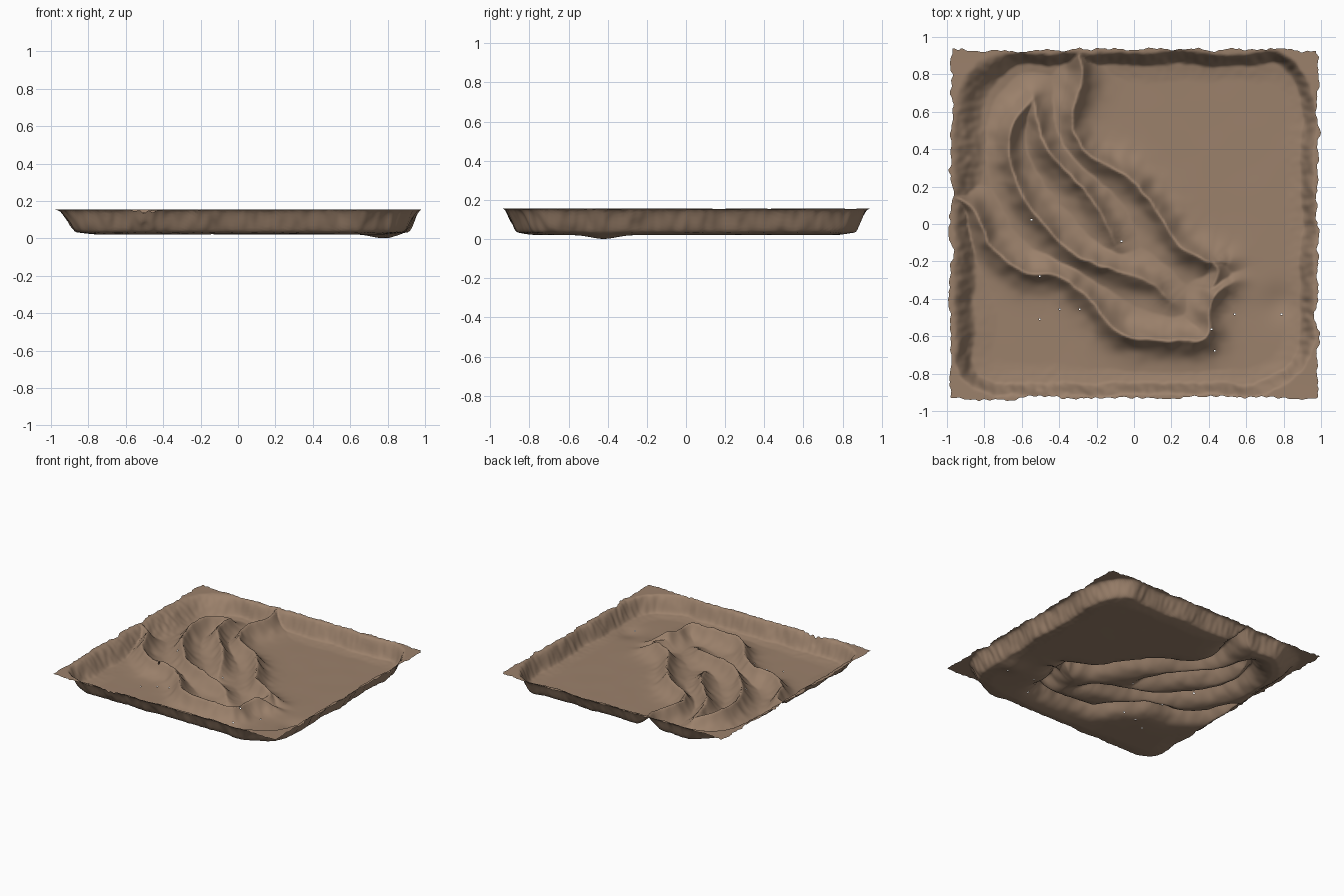
import bpy, bmesh, math
from mathutils import Vector, noise, kdtree
from mathutils.geometry import interpolate_bezier

cube = bpy.data.objects.get("Cube")
if cube:
    bpy.data.objects.remove(cube, do_unlink=True)

HALF_X, HALF_Y = 0.98, 0.93
FLOOR, RIM = 0.021, 0.155
COLS, ROWS = 220, 210


def rough(x, y, freq, seed=0.0):
    return noise.noise(Vector((x * freq, y * freq, seed)))


def smooth(t):
    t = max(0.0, min(1.0, t))
    return t * t * (3 - 2 * t)


# Crest lines: x, y, height above the floor
crests = {
    "inner_left": [(-.54, .67, .09), (-.64, .55, .12), (-.67, .40, .125), (-.62, .2, .12),
                   (-.5, .02, .12), (-.32, -.16, .12), (-.1, -.25, .115), (.08, -.31, .09),
                   (.2, -.42, .04)],
    "inner_right": [(-.54, .67, .09), (-.48, .43, .125), (-.36, .28, .125), (-.25, .16, .115),
                    (-.16, .02, .1), (-.09, -.12, .04)],
    "outer_right": [(-.29, .9, .13), (-.28, .77, .125), (-.33, .55, .12), (-.24, .37, .115),
                    (-.02, .24, .12), (.13, .06, .12), (.24, -.11, .115), (.38, -.19, .12),
                    (.5, -.21, .05)],
    "outer_left": [(-.95, .14, .13), (-.86, .08, .125), (-.76, -.12, .115), (-.6, -.25, .115),
                   (-.4, -.28, .11), (-.22, -.42, .115), (-.08, -.58, .12), (.15, -.62, .12),
                   (.38, -.61, .115), (.4, -.46, .1), (.44, -.37, .11), (.53, -.31, .05)],
    "end_spur": [(.42, -.2, .1), (.45, -.26, .09), (.42, -.34, .07)],
}


def crest_tree(points):
    """Smooth the crest line and index its samples for nearest lookup."""
    pts = [Vector(p) for p in points]
    ext = [pts[0]] + pts + [pts[-1]]
    samples = []
    for a, b, c, d in zip(ext, ext[1:], ext[2:], ext[3:]):
        samples += interpolate_bezier(b, b + (c - a) / 6, c - (d - b) / 6, c, 30)
    tree = kdtree.KDTree(len(samples))
    for i, p in enumerate(samples):
        tree.insert((p.x, p.y, 0), i)
    tree.balance()
    return tree, samples


trees = [crest_tree(p) for p in crests.values()]


def ridge_height(x, y):
    q = Vector((x + .01 * rough(x, y, 14, 3), y + .01 * rough(x, y, 14, 7), 0))
    best = 0.0
    for tree, samples in trees:
        _, i, dist = tree.find(q)
        height = samples[i].z * (1 + .12 * rough(x, y, 9, 5))
        best = max(best, height * math.exp(-(dist / .06) ** 1.25))
    return best


def wall_height(x, y):
    """Steep bank with a soft foot, rising to the flat rim round each corner."""
    if x > 0:
        radius = .25 if y > 0 else .36
    else:
        radius = .3 if y > 0 else .24
    qx, qy = abs(x) - (.957 - radius), abs(y) - (.91 - radius)
    outside = math.hypot(max(qx, 0), max(qy, 0)) + min(max(qx, qy), 0) - radius
    depth = -outside + .02 * rough(x, y, 6, 1) + .008 * rough(x, y, 25, 2)
    # The left bank is broader, most of all towards the back
    left = smooth((-x - .6) / .2) * smooth((y + .85) / .3)
    width = .08 + left * (.05 + .05 * smooth((y - .05) / .3))
    steep = 1 - smooth((depth + .015) / width)
    foot = 1 - smooth(depth / (2 * width))
    return (RIM - FLOOR) * (.86 * steep + .14 * foot)


def surface_height(x, y):
    rise = max(ridge_height(x, y), wall_height(x, y))
    dip = .02 * math.exp(-((x - .78) ** 2 + (y + .42) ** 2) / .008)
    return max(0, min(RIM, FLOOR + rise + .001 * rough(x, y, 5, 9) - dip))


# Terrain sheet with a ragged outer edge
bm = bmesh.new()
bmesh.ops.create_grid(bm, x_segments=COLS, y_segments=ROWS, size=1)
for v in bm.verts:
    u, w = v.co.x, v.co.y
    x, y = u * HALF_X, w * HALF_Y
    jag_x = rough(x, y, 9, 4) * .022 + rough(x, y, 33, 6) * .012
    jag_y = rough(x, y, 9, 8) * .018 + rough(x, y, 33, 2) * .012
    x += jag_x * smooth((abs(u) - .93) / .07)
    y += jag_y * smooth((abs(w) - .93) / .07)
    x = max(-1, min(1, x))
    v.co = (x, y, surface_height(x, y))

# A few pinholes in the sheet
holes = [(-.5, -.28), (-.5, -.51), (-.07, -.09), (-.55, .02), (.41, -.56), (-.4, -.46),
         (.43, -.68), (-.29, -.46), (.54, -.48), (.79, -.48)]
torn = [min(bm.faces, key=lambda f: (f.calc_center_median().xy - Vector(h)).length)
        for h in holes]
bmesh.ops.delete(bm, geom=list(set(torn)), context='FACES')

mesh = bpy.data.meshes.new("terrain_sheet")
bm.to_mesh(mesh)
bm.free()
mesh.shade_smooth()
terrain = bpy.data.objects.new("terrain_sheet", mesh)
bpy.context.collection.objects.link(terrain)

# Earth colour
earth = bpy.data.materials.new("brown_earth")
earth.use_nodes = True
colour = (.33, .22, .148, 1)
earth.diffuse_color = colour
shader = earth.node_tree.nodes["Principled BSDF"]
shader.inputs["Base Color"].default_value = colour
shader.inputs["Roughness"].default_value = .9
mesh.materials.append(earth)
